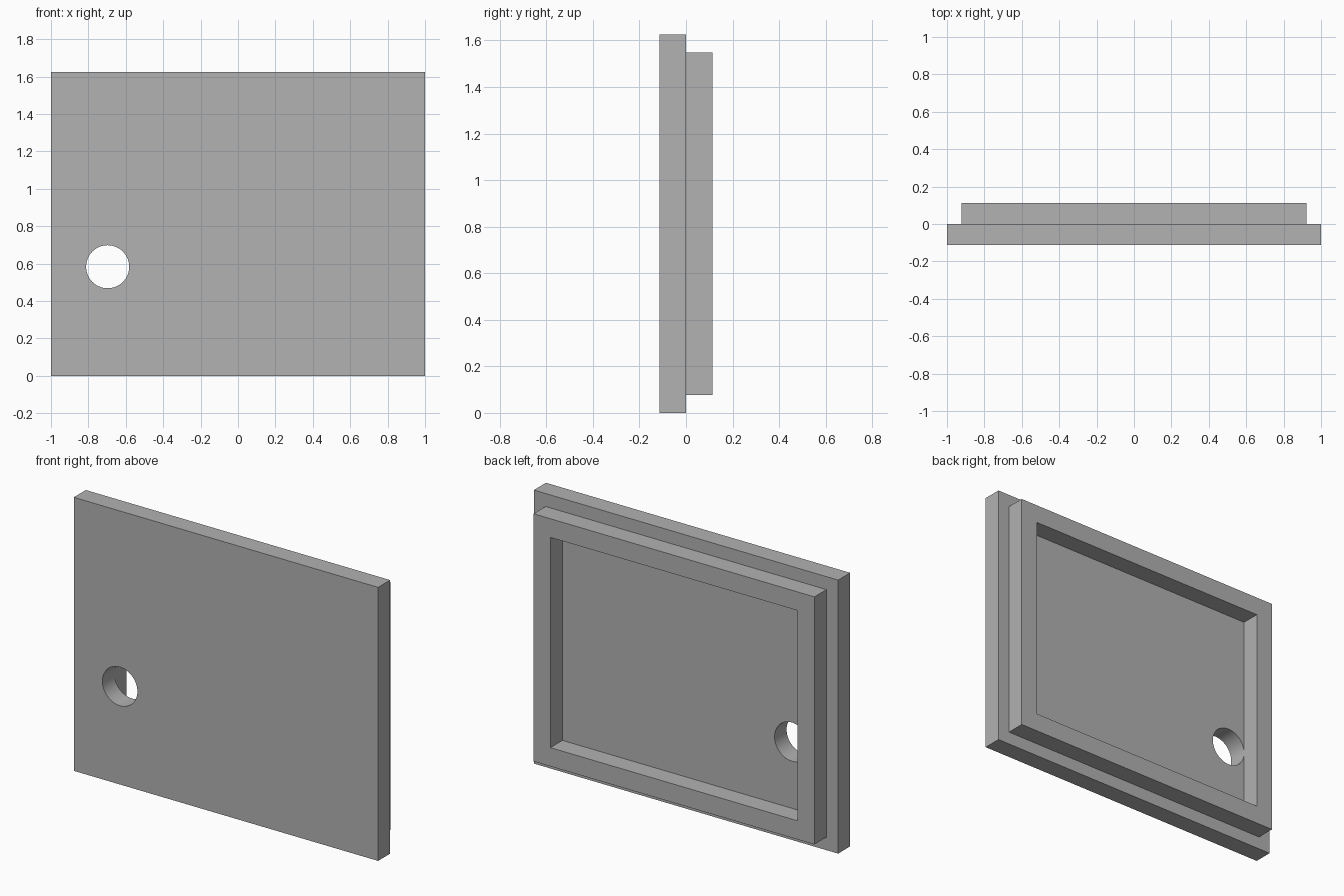
import bpy
import bmesh

cube = bpy.data.objects.get("Cube")
if cube:
    bpy.data.objects.remove(cube, do_unlink=True)

WIDTH, HEIGHT, DEPTH = 2.0, 1.625, 0.113
STEP, RIM = 0.077, 0.111
MID = HEIGHT / 2

# Single material
grey = bpy.data.materials.new("plain grey")
grey.use_nodes = True
colour = (0.445, 0.445, 0.445, 1)
grey.diffuse_color = colour
grey.node_tree.nodes["Principled BSDF"].inputs["Base Color"].default_value = colour


def box(name, width, y0, y1, height):
    """Box centred on the panel, spanning y0 to y1."""
    bpy.ops.mesh.primitive_cube_add(size=1, location=(0, (y0 + y1) / 2, MID))
    ob = bpy.context.object
    ob.name = name
    ob.scale = (width, y1 - y0, height)
    bpy.ops.object.transform_apply(location=False, rotation=False, scale=True)
    ob.data.materials.append(grey)
    return ob


def cut(target, cutter):
    mod = target.modifiers.new("cut", "BOOLEAN")
    mod.operation = "DIFFERENCE"
    mod.solver = "EXACT"
    mod.object = cutter
    bpy.context.view_layer.objects.active = target
    bpy.ops.object.modifier_apply(modifier=mod.name)
    bpy.data.objects.remove(cutter, do_unlink=True)


# Front plate with a round through hole
plate = box("front_plate", WIDTH, -DEPTH, 0, HEIGHT)
bpy.ops.mesh.primitive_cylinder_add(vertices=64, radius=0.115, depth=1,
                                    location=(-0.697, 0, 0.583),
                                    rotation=(1.5707963, 0, 0))
drill = bpy.context.object
drill.hide_render = True
cut(plate, drill)
bpy.ops.object.select_all(action="DESELECT")
plate.select_set(True)
bpy.ops.object.shade_smooth_by_angle(angle=0.5)

# Raised rim on the back: inset the rear face and remove the centre
rim_w, rim_h = WIDTH - 2 * STEP, HEIGHT - 2 * STEP
rim = box("back_rim", rim_w, 0, DEPTH, rim_h)
bm = bmesh.new()
bm.from_mesh(rim.data)
bm.faces.ensure_lookup_table()
ends = [f for f in bm.faces if abs(f.normal.y) > 0.9]
bmesh.ops.inset_individual(bm, faces=ends, thickness=RIM, use_even_offset=True)
bmesh.ops.bridge_loops(bm, edges=[e for f in ends for e in f.edges])
bmesh.ops.delete(bm, geom=ends, context="FACES_ONLY")
bmesh.ops.recalc_face_normals(bm, faces=bm.faces)
bm.to_mesh(rim.data)
bm.free()
